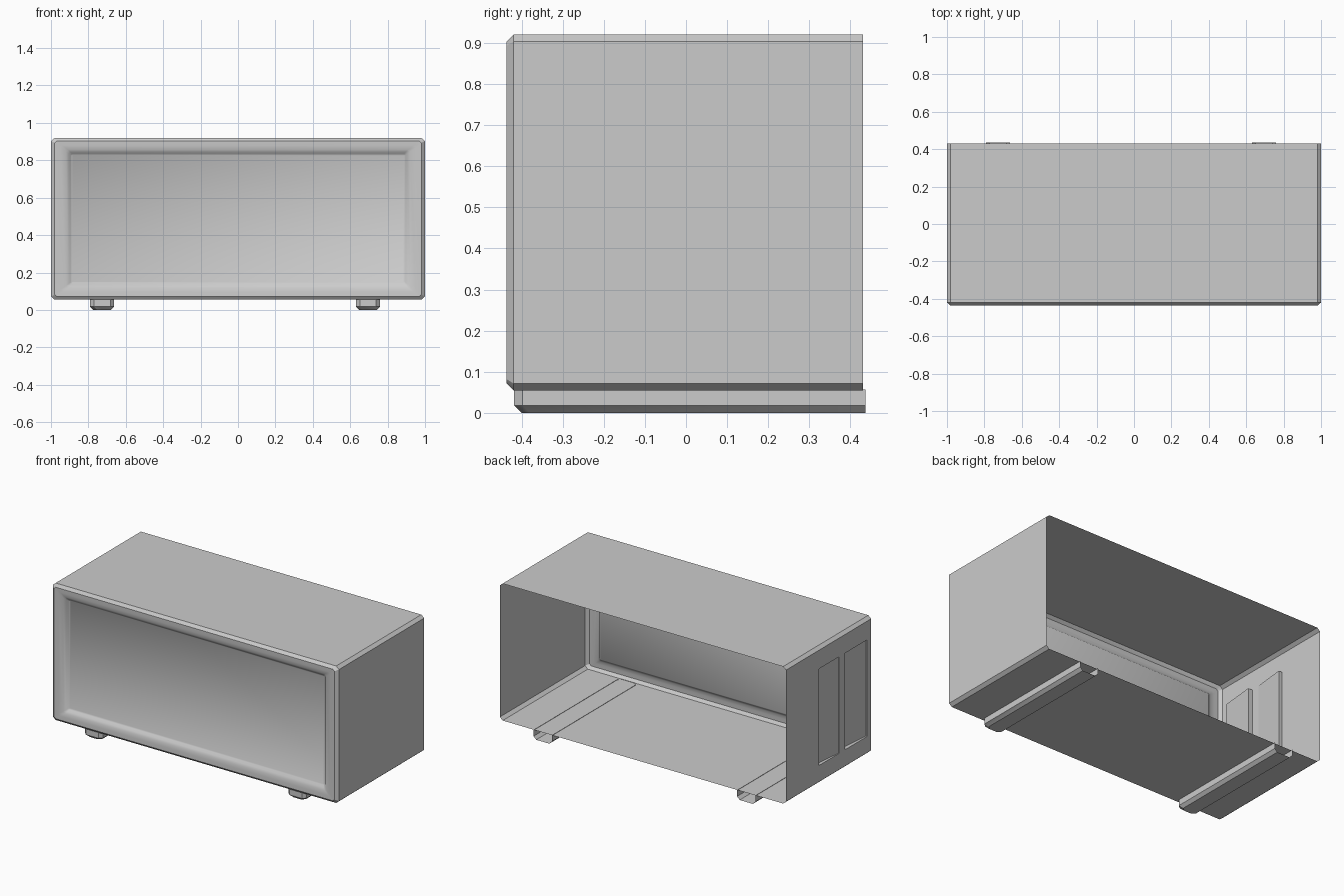
import bpy, bmesh, math

if "Cube" in bpy.data.objects:
    bpy.data.objects.remove(bpy.data.objects["Cube"])


def finish(name, bm):
    bmesh.ops.remove_doubles(bm, verts=bm.verts, dist=1e-4)
    bmesh.ops.recalc_face_normals(bm, faces=bm.faces)
    mesh = bpy.data.meshes.new(name)
    bm.to_mesh(mesh)
    bm.free()
    obj = bpy.data.objects.new(name, mesh)
    bpy.context.collection.objects.link(obj)
    bpy.ops.object.select_all(action='DESELECT')
    obj.select_set(True)
    bpy.context.view_layer.objects.active = obj
    bpy.ops.object.shade_smooth_by_angle(angle=math.radians(30))
    return obj


def quad(bm, pts):
    return bm.faces.new([bm.verts.new(p) for p in pts])


def ring(bm, ix, iz, c, y):
    # chamfered rectangle; the last edge pair (6 -> 7) is the left wall
    x, lo, hi = 1 - ix, 0.055 + iz, 0.92 - iz
    cz = c * 0.85
    pts = [(-x + c, lo), (x - c, lo), (x, lo + cz), (x, hi - cz),
           (x - c, hi), (-x + c, hi), (-x, hi - cz), (-x, lo + cz)]
    return [bm.verts.new((px, y, pz)) for px, pz in pts]


# Cabinet shell, open at the back, with a dished front
BACK, RIM = 0.43, -0.42
bm = bmesh.new()
profile = [(0, 0, 0.02, BACK), (0, 0, 0.02, RIM),
           (0.02, 0.017, 0.012, -0.437), (0.05, 0.042, 0.012, -0.436),
           (0.08, 0.064, 0.012, -0.431), (0.095, 0.076, 0.01, -0.423),
           (0.104, 0.086, 0.008, -0.413), (0.112, 0.091, 0.005, -0.409)]
rings = [ring(bm, *p) for p in profile]
for k, (a, b) in enumerate(zip(rings, rings[1:])):
    for i in range(8):
        if k == 0 and i == 6:
            continue  # left wall is built below
        j = (i + 1) % 8
        bm.faces.new((a[i], a[j], b[j], b[i]))
bm.faces.new(rings[-1])

# Left wall with two window openings
ys = [BACK, 0.10, -0.10, -0.16, -0.38, RIM]
zs = [0.072, 0.175, 0.785, 0.903]
for i in range(5):
    for j in range(3):
        if j == 1 and i in (1, 3):
            continue
        quad(bm, [(-1, ys[i], zs[j]), (-1, ys[i + 1], zs[j]),
                  (-1, ys[i + 1], zs[j + 1]), (-1, ys[i], zs[j + 1])])
finish("cabinet_shell", bm)


# Slanted recessed panels in the left wall, deeper towards the back
def side_recess(name, y_back, y_front, d_back, d_front):
    bm = bmesh.new()
    corners = [(y_back, zs[1], d_back), (y_front, zs[1], d_front),
               (y_front, zs[2], d_front), (y_back, zs[2], d_back)]
    rim = [(-1, y, z) for y, z, d in corners]
    base = [(-1 + d, y, z) for y, z, d in corners]
    quad(bm, base)
    for i in range(4):
        j = (i + 1) % 4
        quad(bm, [rim[i], rim[j], base[j], base[i]])
    finish(name, bm)


side_recess("rear_side_recess", ys[1], ys[2], 0.025, 0.004)
side_recess("front_side_recess", ys[3], ys[4], 0.03, 0.008)


# Foot rails: hollow runners, chamfered at the bottom and front
def foot_rail(name, cx):
    bm = bmesh.new()
    w, yb, yf, c = 0.064, 0.437, -0.418, 0.02
    levels = []
    for z, s in ((0, 0.018), (0.018, 0), (0.057, 0)):
        h, f = w - s, yf + s
        plan = [(-h, yb), (-h, f + c), (-h + c, f), (h - c, f), (h, f + c), (h, yb)]
        levels.append([bm.verts.new((cx + x, y, z)) for x, y in plan])
    bm.faces.new(levels[0])
    for a, b in zip(levels, levels[1:]):
        for i in range(5):
            bm.faces.new((a[i], a[i + 1], b[i + 1], b[i]))
    finish(name, bm)


foot_rail("left_foot_rail", -0.727)
foot_rail("right_foot_rail", 0.695)
